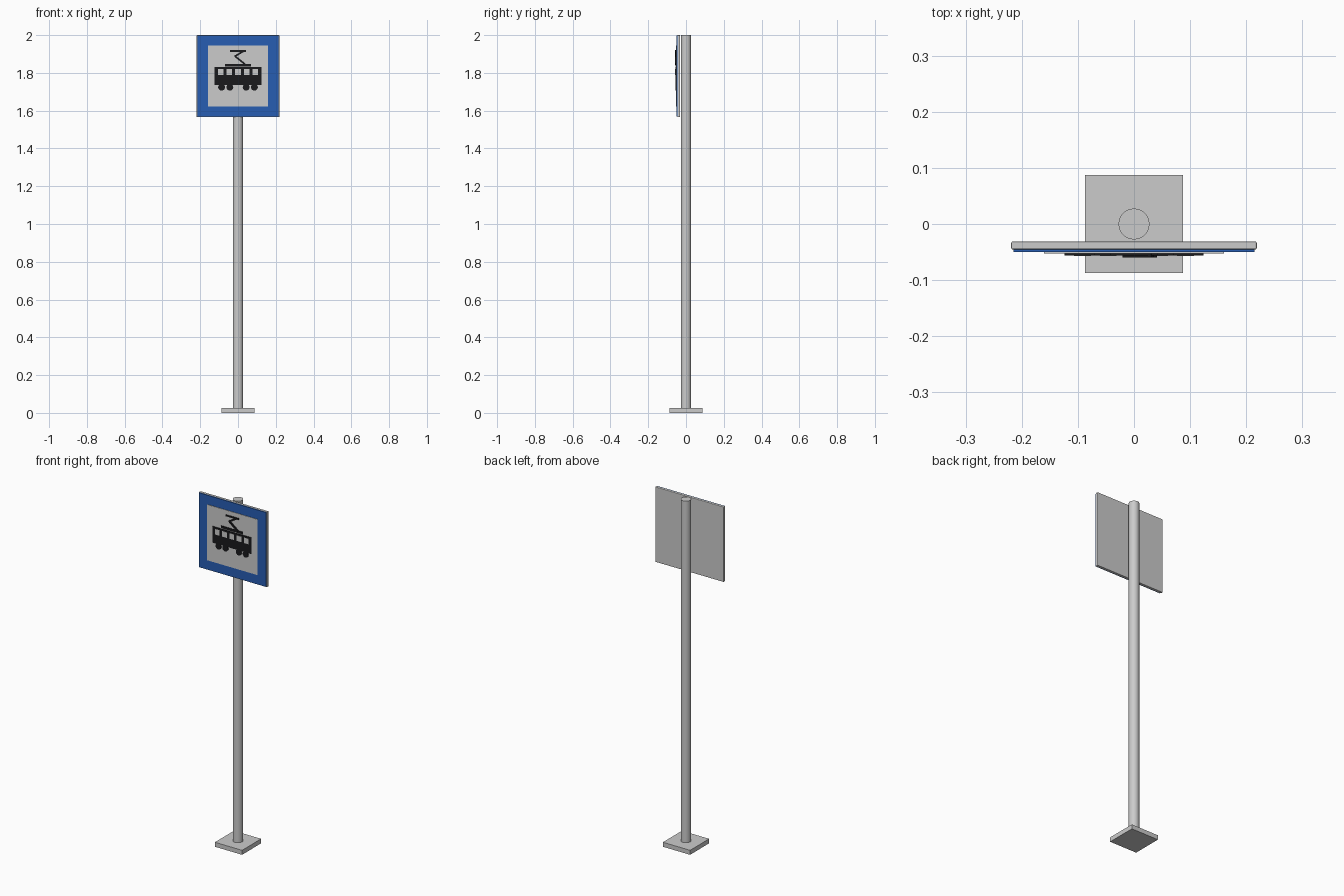
import bpy, math

if "Cube" in bpy.data.objects:
    bpy.data.objects.remove(bpy.data.objects["Cube"])

SIGN_Z = 1.783   # height of the sign centre


def material(name, rgb):
    m = bpy.data.materials.new(name)
    m.diffuse_color = (*rgb, 1)
    m.use_nodes = True
    m.node_tree.nodes["Principled BSDF"].inputs["Base Color"].default_value = m.diffuse_color
    return m


blue = material("sign_blue", (0.02, 0.11, 0.45))
white = material("sign_white", (0.8, 0.8, 0.8))
black = material("symbol_black", (0.01, 0.01, 0.012))


def finish(name, mat):
    ob = bpy.context.object
    ob.name = ob.data.name = name
    if mat:
        ob.data.materials.append(mat)
    return ob


def box(name, x, y, z, mat=None, tilt=0):
    """Box from (min, max) ranges, optionally turned about y."""
    mid = [(a + b) / 2 for a, b in (x, y, z)]
    bpy.ops.mesh.primitive_cube_add(size=1, location=mid)
    ob = finish(name, mat)
    ob.scale = [b - a for a, b in (x, y, z)]
    bpy.ops.object.transform_apply(location=False, rotation=False, scale=True)
    ob.rotation_euler.y = tilt
    return ob


def cylinder(name, radius, depth, loc, mat=None, sides=32, rot=(0, 0, 0)):
    bpy.ops.mesh.primitive_cylinder_add(vertices=sides, radius=radius, depth=depth,
                                        location=loc, rotation=rot)
    ob = finish(name, mat)
    bpy.ops.object.shade_smooth_by_angle(angle=math.radians(35))
    return ob


def arm(name, p, q, y, width, mat):
    """Flat strip between two (x, z) points."""
    dx, dz = q[0] - p[0], q[1] - p[1]
    half = math.hypot(dx, dz) / 2
    cx, cz = (p[0] + q[0]) / 2, (p[1] + q[1]) / 2
    return box(name, (cx - half, cx + half), y, (cz - width / 2, cz + width / 2),
               mat, -math.atan2(dz, dx))


# Base and pole
box("base_plate", (-0.087, 0.087), (-0.087, 0.087), (0, 0.026))
cylinder("pole", 0.0275, 1.98, (0, 0, 1.01))

# Sign panel: grey backing, blue face, white field
backing = box("sign_backing", (-0.219, 0.219), (-0.0455, -0.031), (SIGN_Z - 0.217, 2.0))
bevel = backing.modifiers.new("soft_edges", 'BEVEL')
bevel.width, bevel.segments = 0.003, 2
box("blue_face", (-0.215, 0.215), (-0.05, -0.045), (SIGN_Z - 0.215, SIGN_Z + 0.215), blue)
box("white_field", (-0.16, 0.16), (-0.0525, -0.0495), (SIGN_Z - 0.16, SIGN_Z + 0.162), white)

# Tram symbol: body, roof and windows
layer = (-0.056, -0.052)
box("tram_body", (-0.124, 0.124), layer, (1.736, 1.83), black)
box("tram_roof", (-0.07, 0.07), layer, (1.835, 1.848), black)
for i in range(5):
    cx = (i - 2) * 0.046
    box(f"tram_window_{i + 1}", (cx - 0.015, cx + 0.015), (-0.057, -0.0555),
        (1.788, 1.82), white)

# Wheels
for i, x in enumerate((-0.087, -0.043, 0.043, 0.087)):
    cylinder(f"tram_wheel_{i + 1}", 0.018, 0.004, (x, -0.054, 1.724), black, 24,
             (math.pi / 2, 0, 0))

# Current collector
box("collector_bar", (-0.042, 0.042), layer, (1.911, 1.92), black)
front = (-0.0595, -0.0525)
arm("collector_upper_arm", (0.033, 1.917), (-0.018, 1.887), front, 0.009, black)
arm("collector_lower_arm", (-0.018, 1.89), (0.038, 1.845), front, 0.009, black)
